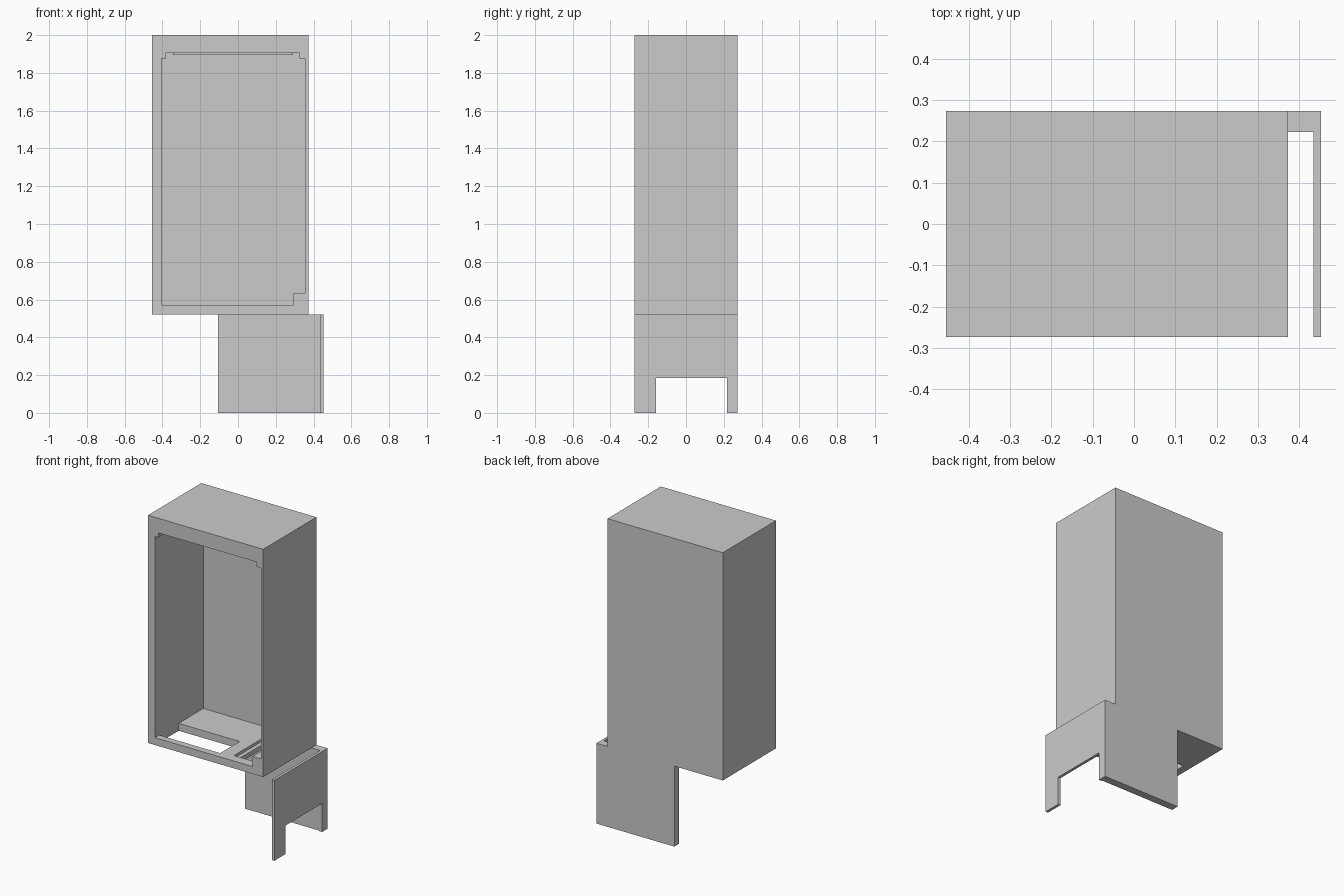
import bpy, bmesh
from mathutils import Vector

if "Cube" in bpy.data.objects:
    bpy.data.objects.remove(bpy.data.objects["Cube"])


def prism(name, pts, axis, lo, hi):
    """Extrude a 2D profile along 'x' (pts are y,z) or 'y' (pts are x,z)."""
    def place(p, d):
        return Vector((d, p[0], p[1])) if axis == 'x' else Vector((p[0], d, p[1]))
    bm = bmesh.new()
    a = [bm.verts.new(place(p, lo)) for p in pts]
    b = [bm.verts.new(place(p, hi)) for p in pts]
    bm.faces.new(a)
    bm.faces.new(b)
    n = len(pts)
    for i in range(n):
        j = (i + 1) % n
        bm.faces.new((a[i], a[j], b[j], b[i]))
    bmesh.ops.recalc_face_normals(bm, faces=bm.faces)
    mesh = bpy.data.meshes.new(name)
    bm.to_mesh(mesh)
    bm.free()
    ob = bpy.data.objects.new(name, mesh)
    bpy.context.collection.objects.link(ob)
    return ob


def box(name, x, y, z):
    pts = [(x[0], z[0]), (x[1], z[0]), (x[1], z[1]), (x[0], z[1])]
    return prism(name, pts, 'y', *y)


def cut(target, cutter):
    mod = target.modifiers.new("cut", 'BOOLEAN')
    mod.operation = 'DIFFERENCE'
    mod.solver = 'EXACT'
    mod.object = cutter
    bpy.context.view_layer.objects.active = target
    bpy.ops.object.modifier_apply(modifier=mod.name)
    bpy.data.objects.remove(cutter)


D = 0.273       # half depth
BACK = 0.223    # inner face of the back
BASE = 0.522    # underside of the cabinet

# Cabinet shell, open at the front
cabinet = box("cabinet", (-0.455, 0.372), (-D, D), (BASE, 2.0))

# Cavity with stepped corners and a rail along the lower right
cavity = [(-0.405, 0.57), (0.295, 0.57), (0.295, 0.635), (0.355, 0.635),
          (0.355, 1.875), (0.325, 1.875), (0.325, 1.905),
          (-0.38, 1.905), (-0.38, 1.875), (-0.405, 1.875)]
cut(cabinet, prism("cavity_cutter", cavity, 'y', -0.4, BACK))

# Large floor opening, and a stepped slot beside it
cut(cabinet, box("floor_hole_cutter", (-0.405, 0.033), (-0.23, -0.03), (0.4, 0.6)))
cut(cabinet, box("slot_recess_cutter", (0.118, 0.28), (-0.21, 0.12), (0.552, 0.6)))
cut(cabinet, box("slot_cutter", (0.145, 0.255), (-0.185, 0.095), (0.4, 0.6)))

# Thin strip under the ceiling
box("ceiling_strip", (-0.345, 0.29), (-0.25, BACK), (1.895, 1.905))

# Stand: back panel and notched side panel
box("stand_back", (-0.107, 0.434), (BACK, D), (0, BASE))
side = [(-D, 0), (-0.158, 0), (-0.158, 0.185), (0.217, 0.185),
        (0.217, 0), (D, 0), (D, BASE), (-D, BASE)]
prism("stand_side", side, 'x', 0.434, 0.452)
